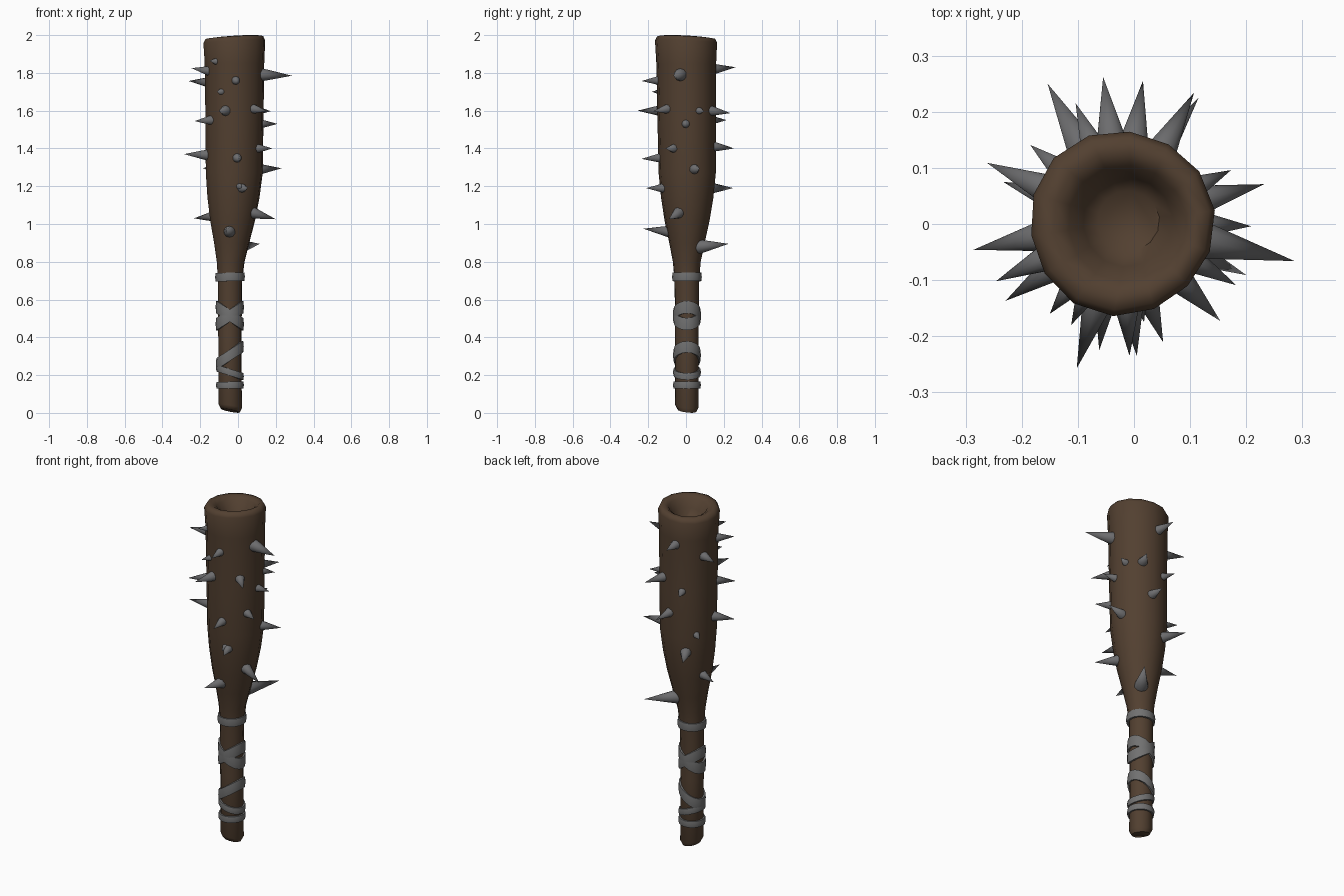
import bpy, bmesh, math
from mathutils import Vector, Matrix


def material(name, rgb):
    m = bpy.data.materials.new(name)
    m.diffuse_color = (*rgb, 1)
    return m


WOOD = material("dark wood", (0.085, 0.051, 0.030))
IRON = material("grey iron", (0.150, 0.150, 0.155))
WRAP = material("grey wrap", (0.165, 0.165, 0.165))


def finish(bm, name, mat, angle):
    bmesh.ops.recalc_face_normals(bm, faces=bm.faces)
    me = bpy.data.meshes.new(name)
    bm.to_mesh(me)
    bm.free()
    me.materials.append(mat)
    ob = bpy.data.objects.new(name, me)
    bpy.context.collection.objects.link(ob)
    bpy.ops.object.select_all(action='DESELECT')
    ob.select_set(True)
    bpy.context.view_layer.objects.active = ob
    bpy.ops.object.shade_smooth_by_angle(angle=math.radians(angle))
    return ob


# Club outline: height, centre x, centre y, radius
PROFILE = [(0.012, -0.042, 0.005, 0.050), (0.035, -0.042, 0.005, 0.062),
           (0.40, -0.044, 0.005, 0.062), (0.70, -0.043, 0.005, 0.065),
           (0.80, -0.040, 0.005, 0.074), (0.90, -0.035, 0.006, 0.094),
           (1.02, -0.030, 0.007, 0.120), (1.14, -0.026, 0.008, 0.139),
           (1.27, -0.022, 0.008, 0.152), (1.55, -0.021, 0.005, 0.155),
           (1.85, -0.021, 0.003, 0.159), (1.965, -0.022, 0.002, 0.165)]
# Rim and hollow in the top
TOP = [(1.987, -0.021, 0.002, 0.154), (1.990, -0.018, 0.002, 0.128),
       (1.975, -0.015, 0.002, 0.104), (1.925, -0.012, 0.004, 0.080),
       (1.890, -0.010, 0.005, 0.055)]
SIDES = 14


def section(z):
    """Centre and radius of the club at height z."""
    for a, b in zip(PROFILE, PROFILE[1:]):
        if z <= b[0]:
            t = (z - a[0]) / (b[0] - a[0])
            return [a[i] + t * (b[i] - a[i]) for i in (1, 2, 3)]
    return PROFILE[-1][1:]


# Wooden body
bm = bmesh.new()
rings = []
for z, cx, cy, r in PROFILE + TOP:
    ring = []
    for i in range(SIDES):
        a = 2 * math.pi * (i + 0.3) / SIDES
        c, s = math.cos(a), math.sin(a)
        k = 1 + 0.015 * math.sin(3 * a + 1)
        dz = 0.0
        if z > 1.9:                       # uneven rim
            dz = 0.008 * c - 0.007 * s
        elif z < 0.04:                    # uneven butt end
            dz = -0.010 * c - 0.006 * s
        ring.append(bm.verts.new((cx + r * k * c, cy + r * k * s, z + dz)))
    rings.append(ring)
for lo, hi in zip(rings, rings[1:]):
    for i in range(SIDES):
        j = (i + 1) % SIDES
        bm.faces.new((lo[i], lo[j], hi[j], hi[i]))
bm.faces.new(rings[0][::-1])
bm.faces.new(rings[-1])
finish(bm, "club_body", WOOD, 60)

# Spikes: tip x, tip y, tip z, base z
TIPS = [(-0.055, 0.262, 1.83, 1.82), (0.107, 0.234, 1.587, 1.60),
        (-0.104, 0.215, 1.55, 1.55), (0.016, 0.255, 1.40, 1.41),
        (-0.154, 0.250, 1.19, 1.19), (0.115, 0.225, 0.895, 0.88),
        (0.173, 0.096, 1.597, 1.60), (0.232, 0.071, 1.295, 1.29),
        (0.209, -0.004, 1.53, 1.53), (0.286, -0.066, 1.785, 1.79),
        (0.200, -0.091, 1.025, 1.06), (0.182, -0.109, 1.40, 1.40),
        (0.154, -0.173, 1.597, 1.61), (0.052, -0.211, 1.19, 1.19),
        (0.018, -0.175, 1.195, 1.20), (0.005, -0.235, 1.345, 1.35),
        (-0.008, -0.235, 1.757, 1.76), (-0.062, -0.225, 0.975, 0.96),
        (-0.102, -0.257, 1.60, 1.60), (-0.112, -0.180, 1.70, 1.70),
        (-0.150, -0.160, 1.865, 1.86), (-0.229, -0.137, 1.545, 1.55),
        (-0.246, -0.102, 1.825, 1.81), (-0.286, -0.046, 1.37, 1.365),
        (-0.233, 0.075, 1.03, 1.04), (-0.262, 0.109, 1.757, 1.75),
        (-0.185, 0.141, 1.295, 1.295)]
bm = bmesh.new()
for x, y, z, bz in TIPS:
    cx, cy, r = section(bz)
    tip = Vector((x, y, z))
    out = Vector((x - cx, y - cy, 0)).normalized()
    base = Vector((cx, cy, bz)) + out * r * 0.9
    axis = tip - base
    rot = axis.to_track_quat('Z', 'Y').to_matrix().to_4x4()
    bmesh.ops.create_cone(bm, cap_ends=True, segments=10,
                          radius1=0.012 + 0.14 * axis.length, radius2=0,
                          depth=axis.length,
                          matrix=Matrix.Translation((tip + base) / 2) @ rot)
finish(bm, "spikes", IRON, 60)


def band(name, z, width, tilt_x, tilt_y=0.0):
    """Flat strap around the handle; the tilts lift it towards +x and +y."""
    bm = bmesh.new()
    cx, cy, r = section(z)
    n, h = 16, width / 2
    shape = [(r - 0.006, -h), (r + 0.009, -h), (r + 0.012, 0),
             (r + 0.009, h), (r - 0.006, h)]
    loops = []
    for i in range(n):
        a = 2 * math.pi * i / n
        c, s = math.cos(a), math.sin(a)
        loops.append([bm.verts.new((cx + q * c, cy + q * s,
                                    z + dz + tilt_x * c + tilt_y * s))
                      for q, dz in shape])
    for i in range(n):
        p, q = loops[i], loops[(i + 1) % n]
        for k in range(len(shape)):
            m = (k + 1) % len(shape)
            bm.faces.new((p[k], q[k], q[m], p[m]))
    finish(bm, name, WRAP, 40)


# Handle wrapping
band("upper_strap", 0.72, 0.045, 0.002)
band("cross_strap_rising", 0.515, 0.065, 0.045)
band("cross_strap_falling", 0.515, 0.065, -0.045)
band("middle_strap", 0.305, 0.060, 0.045)
band("lower_strap", 0.215, 0.036, -0.022)
band("bottom_strap", 0.147, 0.036, 0.001)
